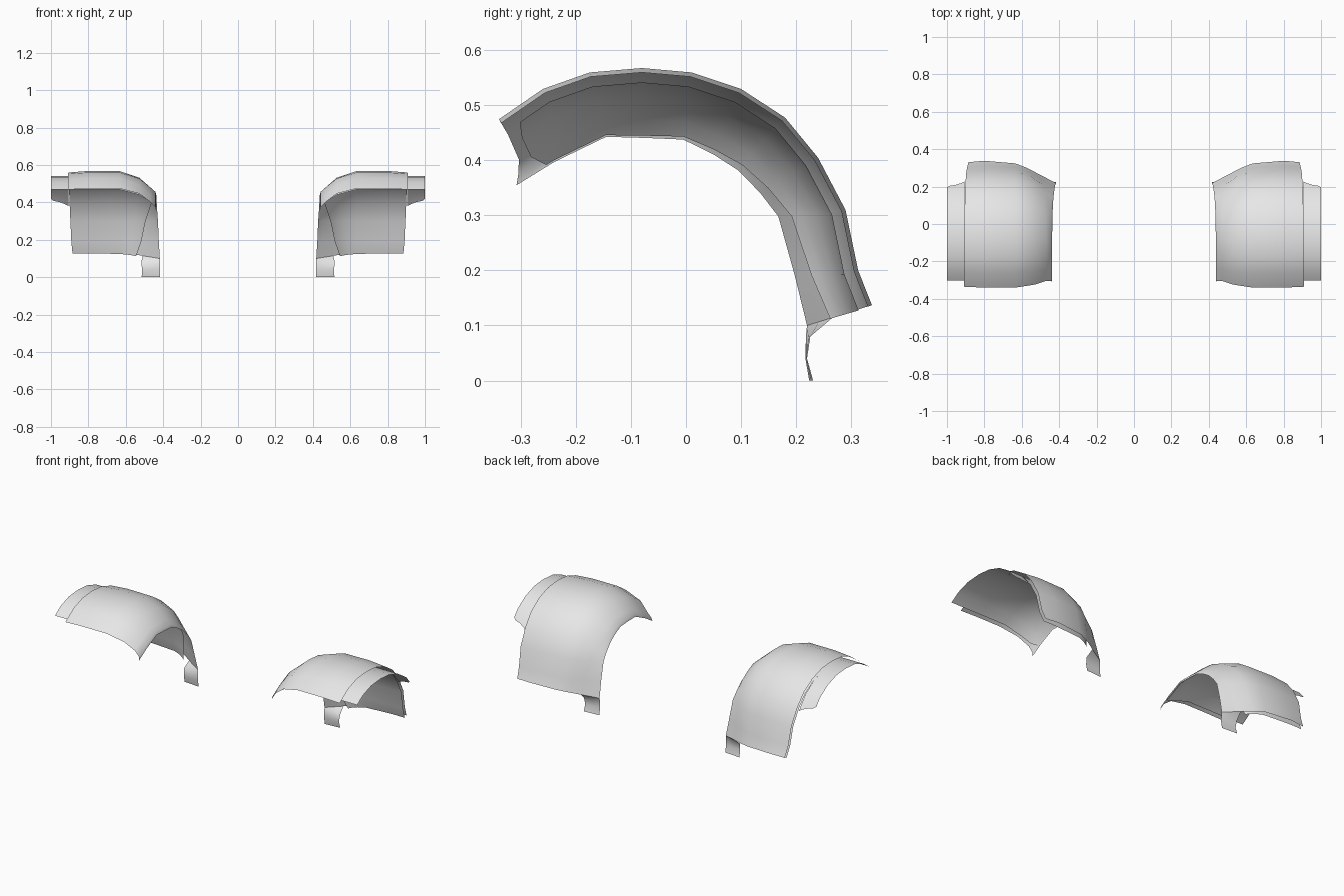
import bpy
import bmesh
from mathutils import Vector

cube = bpy.data.objects.get("Cube")
if cube:
    bpy.data.objects.remove(cube, do_unlink=True)

grey = bpy.data.materials.new("light grey")
grey.use_nodes = True
colour = (0.8, 0.8, 0.8, 1)
grey.diffuse_color = colour
grey.node_tree.nodes["Principled BSDF"].inputs["Base Color"].default_value = colour

# Arch profiles (y, z) from the front edge over the top to the rear edge
crown = [Vector(p) for p in (
    (-.34, .475), (-.26, .53), (-.175, .56), (-.08, .568), (.01, .56), (.1, .53),
    (.18, .478), (.24, .405), (.29, .31), (.313, .2), (.338, .137))]
inner = [Vector(p) for p in (
    (-.308, .355), (-.24, .397), (-.145, .443), (-.075, .441), (-.005, .438), (.05, .411),
    (.095, .382), (.135, .341), (.168, .298), (.198, .19), (.22, .1))]
last = len(crown) - 1


def mix(a, b, t):
    return a + (b - a) * t


def inset(profile, distance):
    """Shrink a profile inward along its normals."""
    result = []
    for i, p in enumerate(profile):
        along = profile[min(i + 1, last)] - profile[max(i - 1, 0)]
        result.append(p + Vector((along.y, -along.x)).normalized() * distance)
    return result


def arch_columns(sections):
    """Sections: x front, x rear, blend to inner front, rear, inset, front cut."""
    columns = []
    for x_front, x_rear, w_front, w_rear, depth, cut in sections:
        outer = inset(crown, depth)
        column = []
        for j in range(last + 1):
            s = (j / last) ** 3
            p = mix(outer[j], inner[j], mix(w_front, w_rear, s))
            column.append(Vector((mix(x_front, x_rear, s), p.x, p.y)))
        column[0] = mix(column[0], column[1], cut)
        columns.append(column)
    return columns


def add_grid(bm, columns):
    """Skin neighbouring columns of points with quads."""
    grid = [[bm.verts.new(p) for p in column] for column in columns]
    for a, b in zip(grid, grid[1:]):
        for j in range(len(a) - 1):
            bm.faces.new((a[j], b[j], b[j + 1], a[j + 1]))
    return grid


def finish(name, bm):
    mesh = bpy.data.meshes.new(name)
    bm.to_mesh(mesh)
    bm.free()
    mesh.materials.append(grey)
    obj = bpy.data.objects.new(name, mesh)
    bpy.context.collection.objects.link(obj)
    bpy.ops.object.select_all(action="DESELECT")
    obj.select_set(True)
    bpy.context.view_layer.objects.active = obj
    bpy.ops.object.shade_smooth_by_angle(angle=0.7)
    mirror = obj.modifiers.new("other side", "MIRROR")
    mirror.use_mirror_merge = False


# Outer fender skin
bm = bmesh.new()
grid = add_grid(bm, arch_columns([
    (.438, .418, 1, 1, 0, 0),
    (.442, .46, .88, .82, 0, .1),
    (.468, .51, .69, .6, 0, .2),
    (.527, .57, .28, .33, 0, .1),
    (.634, .634, 0, .12, 0, 0),
    (.8, .8, 0, 0, 0, 0),
    (.908, .885, 0, 0, .008, 0),
]))

# Mounting tab hanging from the inner rear corner
upper = [column[-1] for column in grid[:3]]
for width, y_in, y_out, z in ((.1, .218, .226, .08), (.096, .217, .22, .04), (.098, .224, .231, 0)):
    lower = [bm.verts.new((.417 + width * k / 2, mix(y_in, y_out, k / 2), z)) for k in range(3)]
    for k in range(2):
        bm.faces.new((upper[k], upper[k + 1], lower[k + 1], lower[k]))
    upper = lower
finish("fender_skin", bm)

# Liner under the skin, set in from its front and rear edges
gap = .026
bm = bmesh.new()
liner = arch_columns([
    (.442, .545, .97, .55, gap, .8),
    (.47, .56, .69, .42, gap, .45),
    (.53, .59, .28, .25, gap, .3),
    (.634, .634, 0, .1, gap, .3),
    (.8, .8, 0, 0, gap, .3),
    (.908, .885, 0, 0, gap, .3),
])
add_grid(bm, liner)
finish("fender_liner", bm)

# Outer extension continuing the liner, with a slanted rear end
edge = liner[-1]
strip = []
for x, end in ((.906, 1.15), (.925, 1), (.955, .83), (.985, .75), (1, .6)):
    points = edge[:7] + [mix(edge[6], edge[7], end)]
    strip.append([(x, p.y, p.z) for p in points])
bm = bmesh.new()
add_grid(bm, strip)
finish("fender_extension", bm)
